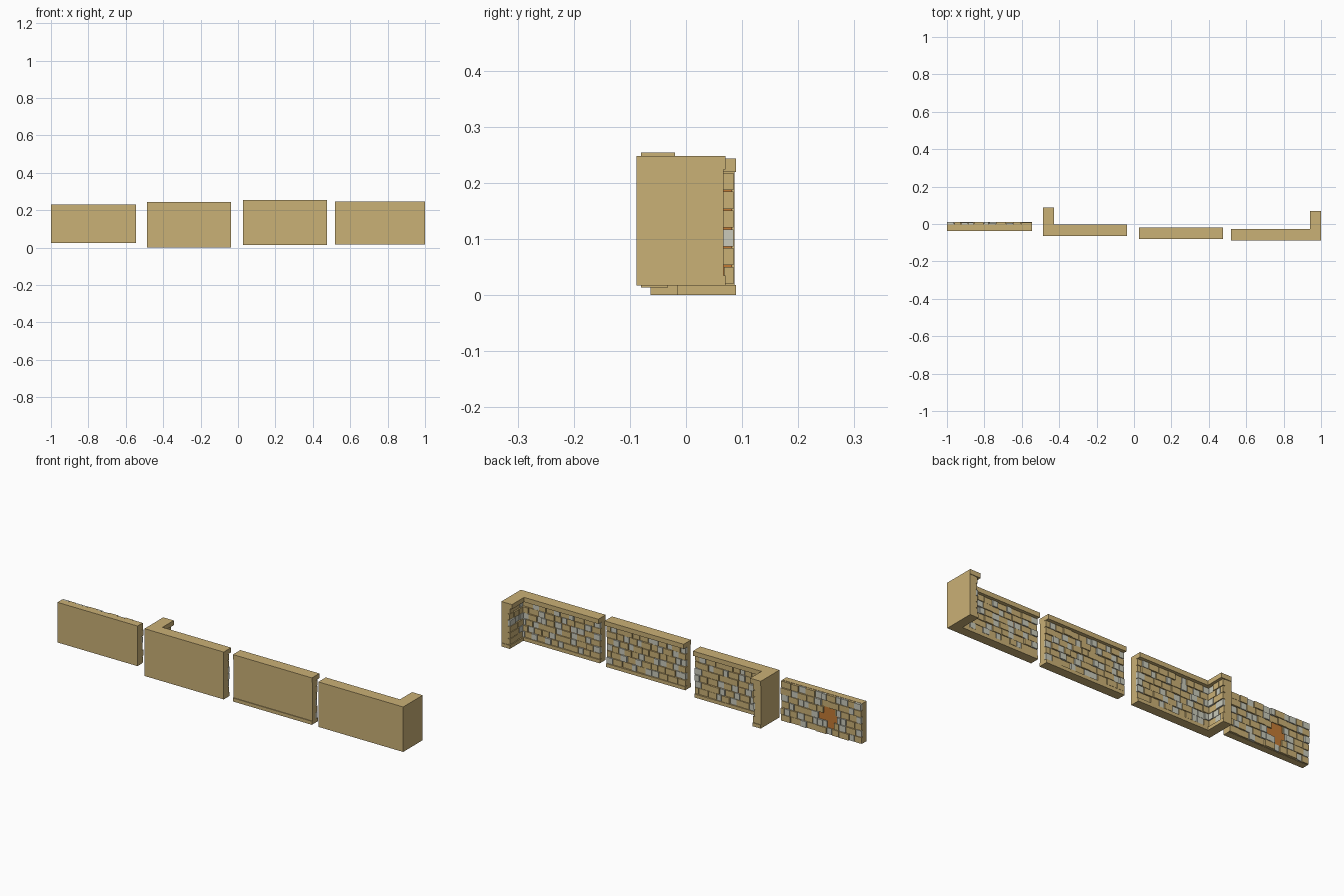
import bpy, bmesh, random
from mathutils import Vector

if "Cube" in bpy.data.objects:
    bpy.data.objects.remove(bpy.data.objects["Cube"])
random.seed(4)


def material(name, rgb):
    m = bpy.data.materials.new(name)
    m.use_nodes = True
    color = (*[(c / 255) ** 2.2 for c in rgb], 1)
    m.diffuse_color = color
    m.node_tree.nodes["Principled BSDF"].inputs["Base Color"].default_value = color
    return m


TAN = material("sandstone", (201, 175, 117))
GREY = material("grey_stone", (200, 201, 186))
RUST = material("rust_mortar", (194, 122, 56))
PANEL, BRICK, CAP, BASE = 0.035, 0.045, 0.06, 0.048
ROWS = 6


def finish(name, bm, mats):
    bmesh.ops.recalc_face_normals(bm, faces=bm.faces)
    me = bpy.data.meshes.new(name)
    bm.to_mesh(me)
    bm.free()
    for m in mats:
        me.materials.append(m)
    bpy.context.collection.objects.link(bpy.data.objects.new(name, me))


def footprint(x0, x1, y0, depth, leg, tip):
    """Plan outline of a straight or L-shaped wall; leg is -1, 0 or 1."""
    y1 = y0 + depth
    if leg > 0:
        return [(x0, y0), (x1, y0), (x1, tip), (x1 - depth, tip), (x1 - depth, y1), (x0, y1)]
    if leg < 0:
        return [(x0, y0), (x1, y0), (x1, y1), (x0 + depth, y1), (x0 + depth, tip), (x0, tip)]
    return [(x0, y0), (x1, y0), (x1, y1), (x0, y1)]


def prism(name, outline, z0, z1, mat):
    bm = bmesh.new()
    face = bm.faces.new([bm.verts.new((x, y, z0)) for x, y in outline])
    geom = bmesh.ops.extrude_face_region(bm, geom=[face])["geom"]
    up = [v for v in geom if isinstance(v, bmesh.types.BMVert)]
    bmesh.ops.translate(bm, verts=up, vec=(0, 0, z1 - z0))
    finish(name, bm, [mat])


def block(bm, origin, along, out, a, d, z, index=0):
    """Box spanning a along the wall, d outward and z upward."""
    vs = bmesh.ops.create_cube(bm, size=1)["verts"]
    for v in vs:
        i, j, k = (int(c > 0) for c in v.co)
        v.co = origin + along * a[i] + out * d[j] + Vector((0, 0, z[k]))
    for f in {f for v in vs for f in v.link_faces}:
        f.material_index = index


def masonry(name, origin, along, out, length, z0, z1, gaps={}):
    """Mortar sheet with staggered rows of stones; gaps are missing stretches per row."""
    origin, along, out = Vector(origin), Vector(along), Vector(out)
    bm = bmesh.new()
    block(bm, origin, along, out, (0.003, length - 0.003), (-0.004, 0.003),
          (z0 + 0.002, z1 - 0.002))
    finish(name + "_mortar", bm, [RUST])
    bm = bmesh.new()
    pitch = (z1 - z0) / ROWS
    for row in range(ROWS):
        low = z0 + row * pitch
        a = 0
        grey = row % 2
        while a < length - 0.004:
            size = random.uniform(0.026, 0.04) if grey else random.uniform(0.036, 0.06)
            end = min(a + size, length)
            if length - end < 0.015:
                end = length
            pieces = [(a, end - 0.003 if end < length else end)]
            if row in gaps:
                g0, g1 = gaps[row]
                pieces = [(pieces[0][0], min(pieces[0][1], g0)),
                          (max(pieces[0][0], g1), pieces[0][1])]
            for p, q in pieces:
                if q - p > 0.004:
                    depth = random.uniform(0.006, 0.013)
                    block(bm, origin, along, out, (p, q), (-0.004, depth),
                          (low + 0.0015, low + pitch - 0.0015), int(grey))
            a = end
            grey = random.random() < (0.2 if grey else 0.6)
    finish(name + "_stones", bm, [TAN, GREY])


def wall(name, x0, x1, y0, z0, z1, leg=0, tip=0, trim=True, recess=0, gaps={}):
    low, high = (z0 + 0.018, z1 - 0.024) if trim else (z0, z1)
    # Backing panel
    prism(name + "_panel", footprint(x0, x1, y0 + recess, PANEL - recess, leg, tip - 0.003),
          low, high, TAN)
    # Coping and plinth
    if trim:
        prism(name + "_coping", footprint(x0, x1, y0, CAP, leg, tip), high, z1, TAN)
        prism(name + "_plinth", footprint(x0, x1, y0, BASE, leg, tip), z0, low, TAN)
    # Stone facing on the back, and on the inside of the return
    start = x0 + (PANEL if leg < 0 else 0)
    stop = x1 - (PANEL if leg > 0 else 0)
    masonry(name + "_back", (start, y0 + PANEL, 0), (1, 0, 0), (0, 1, 0),
            stop - start, low, high, gaps)
    if leg:
        x = start if leg < 0 else stop
        masonry(name + "_return", (x, y0 + BRICK, 0), (0, 1, 0), (-leg, 0, 0),
                tip - 0.004 - y0 - BRICK, low, high)


# Plain wall with a broken patch in its facing
wall("broken_wall", -1.0, -0.545, -0.037, 0.025, 0.231, trim=False,
     gaps={1: (0.155, 0.195), 2: (0.135, 0.24), 3: (0.15, 0.215)})
# Corner wall with its return at the right
wall("right_corner_wall", -0.487, -0.037, -0.063, 0.0, 0.243, leg=-1, tip=0.089)
# Straight wall with a projecting coping and plinth
wall("straight_wall", 0.027, 0.476, -0.08, 0.013, 0.254, recess=0.004)
# Corner wall with its return at the left
wall("left_corner_wall", 0.518, 1.0, -0.088, 0.017, 0.248, leg=1, tip=0.07)
